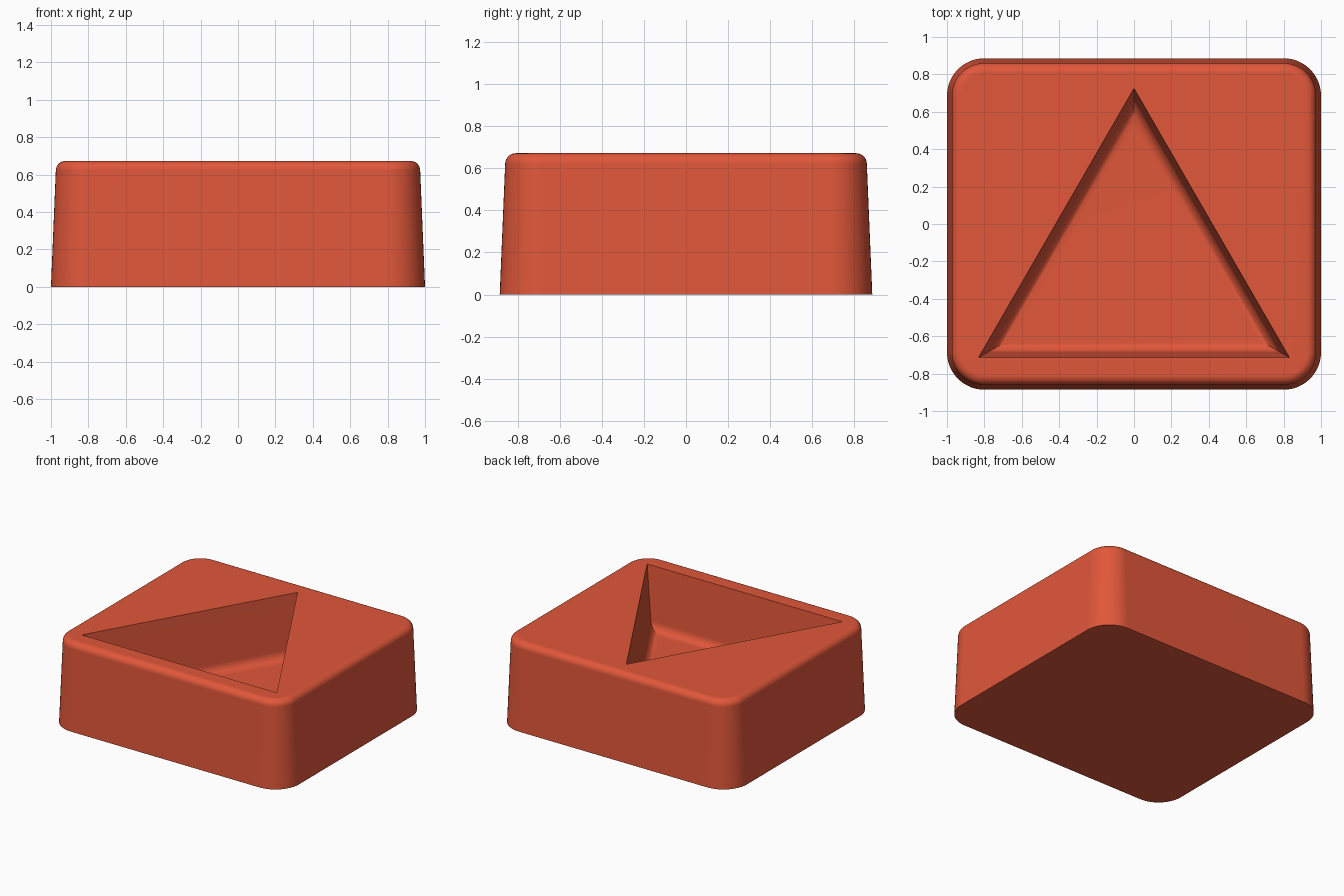
import bpy
import bmesh
from math import sin, cos, pi, radians

cube = bpy.data.objects.get("Cube")
if cube:
    bpy.data.objects.remove(cube, do_unlink=True)

HEIGHT = 0.672
FILLET = 0.05      # rounding of the top rim
DRAFT = 0.026      # inward lean of the outer walls
STEPS = 8


def rounded_ring(bm, inset, z, half_x=1.0, half_y=0.886, radius=0.2, segments=12):
    """Rounded rectangle, offset inwards by inset."""
    r = radius - inset
    verts = []
    for corner, (sx, sy) in enumerate([(1, 1), (-1, 1), (-1, -1), (1, -1)]):
        for i in range(segments + 1):
            a = (corner + i / segments) * pi / 2
            verts.append(bm.verts.new((sx * (half_x - radius) + r * cos(a),
                                       sy * (half_y - radius) + r * sin(a), z)))
    return verts


def triangle_ring(bm, inset, z, inradius=0.48, centre_y=-0.235):
    """Equilateral triangle pointing to the back, offset inwards by inset."""
    r = 2 * (inradius - inset)
    return [bm.verts.new((r * cos(a), centre_y + r * sin(a), z))
            for a in (radians(90), radians(210), radians(330))]


def loft(bm, rings):
    for low, high in zip(rings, rings[1:]):
        for i in range(len(low)):
            j = (i + 1) % len(low)
            bm.faces.new((low[i], low[j], high[j], high[i]))


def ring_edges(bm, ring):
    return [bm.edges.get((ring[i - 1], ring[i])) for i in range(len(ring))]


bm = bmesh.new()

# Outer walls with a rounded top rim
outer = [rounded_ring(bm, 0, 0)]
for i in range(STEPS + 1):
    a = i / STEPS * pi / 2
    outer.append(rounded_ring(bm, DRAFT + FILLET * (1 - cos(a)),
                              HEIGHT - FILLET + FILLET * sin(a)))
loft(bm, outer)
bm.faces.new(outer[0])

# Triangular pit, leaning walls that curve into a flat floor
pit_depth, pit_draft, pit_fillet = 0.48, 0.03, 0.07
pit = [triangle_ring(bm, 0, HEIGHT)]
for i in range(STEPS + 1):
    a = i / STEPS * pi / 2
    pit.append(triangle_ring(bm, pit_draft + pit_fillet * (1 - cos(a)),
                             HEIGHT - pit_depth + pit_fillet * (1 - sin(a))))
loft(bm, pit)
bm.faces.new(pit[-1])

# Flat top between the rim and the pit
bmesh.ops.triangle_fill(bm, use_beauty=True,
                        edges=ring_edges(bm, outer[-1]) + ring_edges(bm, pit[0]))
bmesh.ops.recalc_face_normals(bm, faces=bm.faces)

mesh = bpy.data.meshes.new("block")
bm.to_mesh(mesh)
bm.free()
block = bpy.data.objects.new("block_with_triangular_pit", mesh)
bpy.context.collection.objects.link(block)

# Colour
red = bpy.data.materials.new("brick_red")
red.use_nodes = True
colour = (0.75, 0.095, 0.042, 1)
red.diffuse_color = colour
red.node_tree.nodes["Principled BSDF"].inputs["Base Color"].default_value = colour
mesh.materials.append(red)

# Smooth curves, sharp edges
bpy.ops.object.select_all(action="DESELECT")
block.select_set(True)
bpy.context.view_layer.objects.active = block
bpy.ops.object.shade_smooth_by_angle(angle=radians(35))
weighted = block.modifiers.new("weighted_normals", "WEIGHTED_NORMAL")
weighted.keep_sharp = True
